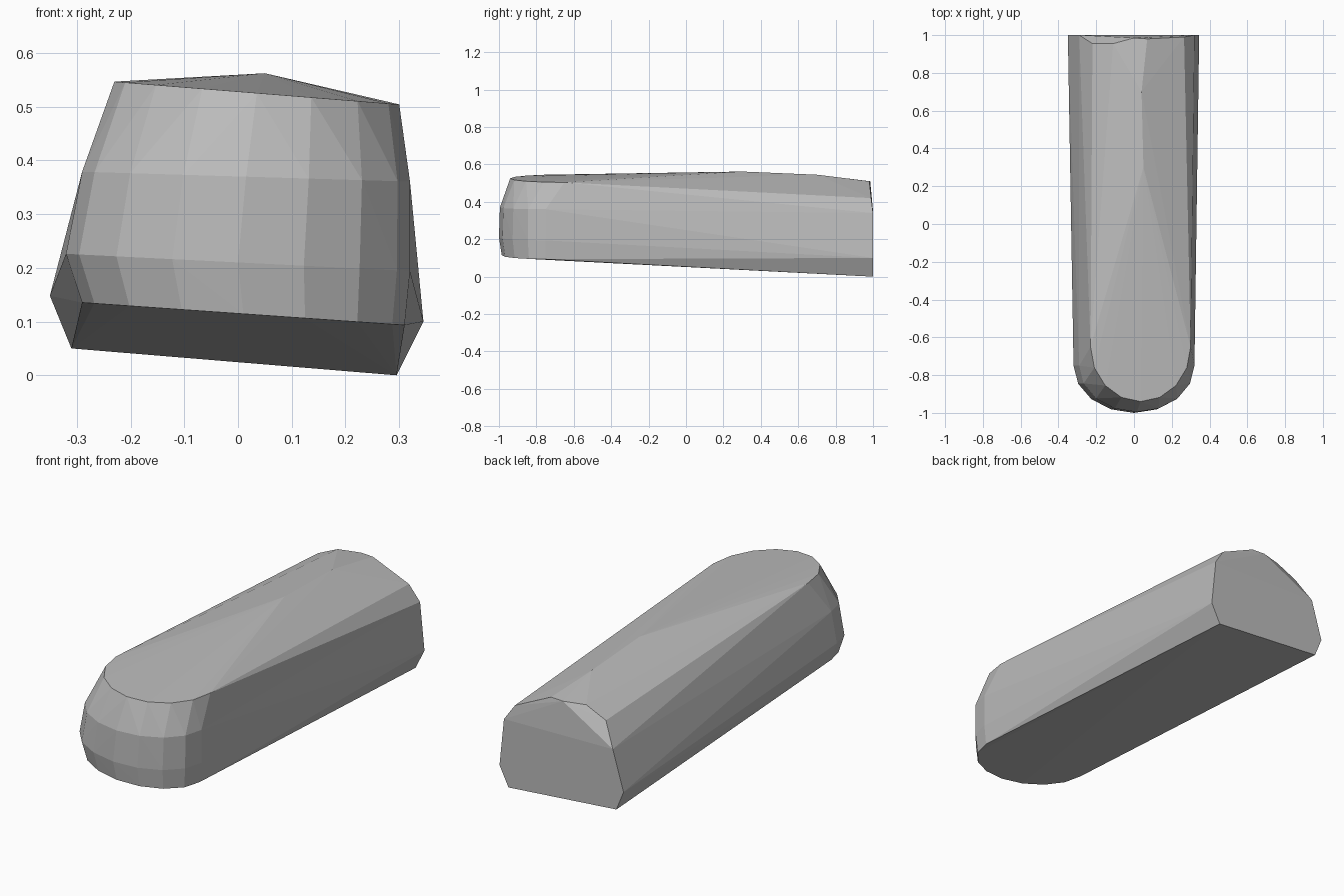
import bpy
import bmesh
import math
from mathutils import Vector

# Remove the default object
cube = bpy.data.objects.get("Cube")
if cube:
    bpy.data.objects.remove(cube, do_unlink=True)


def make_material(name, color):
    mat = bpy.data.materials.new(name)
    mat.use_nodes = True
    mat.diffuse_color = color
    mat.node_tree.nodes["Principled BSDF"].inputs["Base Color"].default_value = color
    return mat


def nose_ring(center_x, start_y, half_width, depth, height, tilt, segments=8):
    """Half ellipse bulging to the front, tilted sideways."""
    ring = []
    for i in range(segments + 1):
        angle = math.pi * i / segments
        x = center_x + half_width * math.cos(angle)
        y = start_y - depth * math.sin(angle)
        ring.append(Vector((x, y, height + tilt * x)))
    return ring


# Rounded nose, from the underside rim up to the top rim
points = []
points += nose_ring(center_x=.01, start_y=-.75, half_width=.30, depth=.235, height=.115, tilt=-.07)
points += nose_ring(center_x=0, start_y=-.75, half_width=.32, depth=.25, height=.21, tilt=-.05)
points += nose_ring(center_x=.015, start_y=-.75, half_width=.305, depth=.245, height=.37, tilt=-.03)
points += nose_ring(center_x=.035, start_y=-.65, half_width=.265, depth=.29, height=.528, tilt=-.08)

# Flat cut at the back
back_profile = [
    (.295, 0), (.345, .10), (.32, .34), (-.29, .35), (-.35, .148), (-.31, .05),
]
points += [Vector((x, 1, z)) for x, z in back_profile]

# Softened upper edge of the back, and the low crown of the top
back_edge = [
    (.265, .99, .42), (.07, .98, .51), (0, .985, .51), (-.11, .955, .51), (-.22, .955, .46),
]
crown = [(.05, .3, .562), (.04, .7, .545)]
points += [Vector(p) for p in back_edge + crown]

# Wrap the sections in one faceted skin
bm = bmesh.new()
for p in points:
    bm.verts.new(p)
hull = bmesh.ops.convex_hull(bm, input=bm.verts[:])
loose = [v for v in bm.verts if not v.link_faces]
bmesh.ops.delete(bm, geom=loose, context="VERTS")
bmesh.ops.recalc_face_normals(bm, faces=bm.faces[:])

mesh = bpy.data.meshes.new("rounded_block")
bm.to_mesh(mesh)
bm.free()
mesh.materials.append(make_material("plain grey", (.5, .5, .5, 1)))
block = bpy.data.objects.new("rounded_block", mesh)
bpy.context.collection.objects.link(block)
